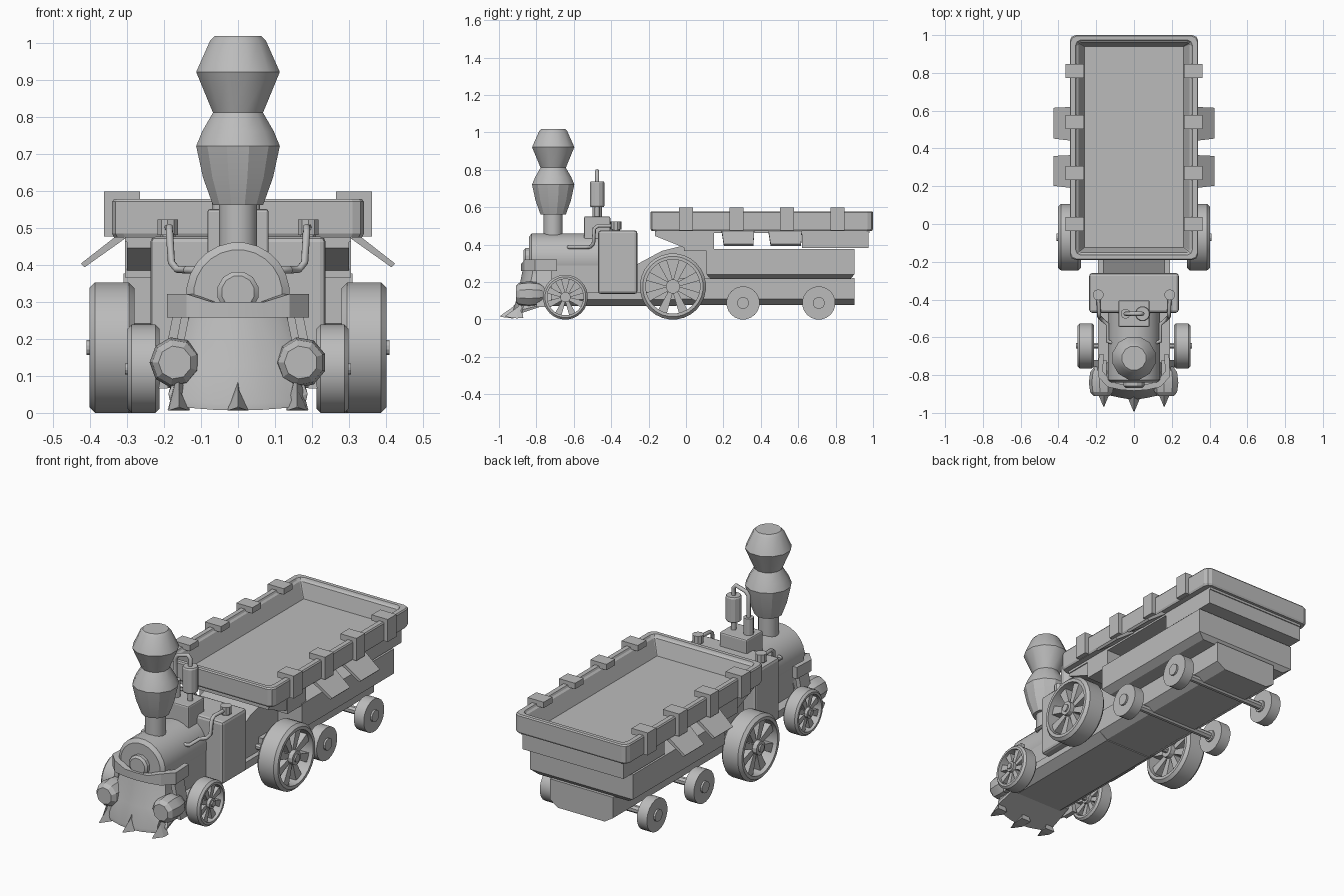
import bpy, bmesh, math
from mathutils import Vector, Matrix

if "Cube" in bpy.data.objects:
    bpy.data.objects.remove(bpy.data.objects["Cube"])

grey = bpy.data.materials.new("plain grey")
grey.diffuse_color = (0.5, 0.5, 0.5, 1)
grey.use_nodes = True
grey.node_tree.nodes["Principled BSDF"].inputs["Base Color"].default_value = grey.diffuse_color


def finish(name, bm, smooth=True, bevel=0):
    bmesh.ops.recalc_face_normals(bm, faces=bm.faces)
    me = bpy.data.meshes.new(name)
    bm.to_mesh(me)
    bm.free()
    ob = bpy.data.objects.new(name, me)
    bpy.context.collection.objects.link(ob)
    me.materials.append(grey)
    if bevel:
        m = ob.modifiers.new("bevel", 'BEVEL')
        m.width, m.segments, m.limit_method = bevel, 2, 'ANGLE'
    if smooth:
        bpy.ops.object.select_all(action='DESELECT')
        ob.select_set(True)
        bpy.context.view_layer.objects.active = ob
        bpy.ops.object.shade_smooth_by_angle(angle=math.radians(28))
    return ob


def loft(name, rings, cap=True, loop=False, **kw):
    """Skin a list of equal-length rings of points."""
    bm = bmesh.new()
    vs = [[bm.verts.new(p) for p in r] for r in rings]
    n = len(vs[0])
    pairs = list(zip(vs, vs[1:])) + ([(vs[-1], vs[0])] if loop else [])
    for a, b in pairs:
        for i in range(n):
            j = (i + 1) % n
            bm.faces.new((a[i], a[j], b[j], b[i]))
    if cap and not loop:
        bm.faces.new(vs[0])
        bm.faces.new(vs[-1])
    return finish(name, bm, **kw)


def box(name, x0, x1, y0, y1, z0, z1, bevel=0):
    rings = [[(x0, y0, z), (x1, y0, z), (x1, y1, z), (x0, y1, z)] for z in (z0, z1)]
    return loft(name, rings, smooth=False, bevel=bevel)


def lathe(name, prof, c, axis='z', n=16, loop=False, **kw):
    """Spin (radius, offset) pairs about an axis through c."""
    rings = []
    for r, h in prof:
        ring = []
        for i in range(n):
            a = 2 * math.pi * (i + 0.5) / n
            u, v = r * math.cos(a), r * math.sin(a)
            o = {'x': (h, u, v), 'y': (u, h, v), 'z': (u, v, h)}[axis]
            ring.append(Vector(c) + Vector(o))
        rings.append(ring)
    return loft(name, rings, loop=loop, **kw)


def profile_x(name, pts, hx, **kw):
    """Extrude a (y, z) outline across x."""
    return loft(name, [[(x, y, z) for y, z in pts] for x in (-hx, hx)], smooth=False, **kw)


def tube(name, pts, r):
    cu = bpy.data.curves.new(name, 'CURVE')
    cu.dimensions, cu.bevel_depth, cu.bevel_resolution, cu.use_fill_caps = '3D', r, 2, True
    sp = cu.splines.new('POLY')
    sp.points.add(len(pts) - 1)
    for p, q in zip(sp.points, pts):
        p.co = (*q, 1)
    cu.materials.append(grey)
    bpy.context.collection.objects.link(bpy.data.objects.new(name, cu))


def rounded(hx, y0, y1, z, c=0.03):
    """Rectangle with cut corners."""
    return [(hx - c, y0, z), (hx - c * .3, y0 + c * .3, z), (hx, y0 + c, z),
            (hx, y1 - c, z), (hx - c * .3, y1 - c * .3, z), (hx - c, y1, z),
            (c - hx, y1, z), (c * .3 - hx, y1 - c * .3, z), (-hx, y1 - c, z),
            (-hx, y0 + c, z), (c * .3 - hx, y0 + c * .3, z), (c - hx, y0, z)]


# --- Open cargo tray with sloping inner walls
loft("cargo_tray", [rounded(.335, -.185, .995, .478), rounded(.34, -.19, 1.0, .488),
                    rounded(.34, -.19, 1.0, .575), rounded(.335, -.185, .995, .582),
                    rounded(.31, -.165, .975, .582), rounded(.305, -.16, .97, .572),
                    rounded(.295, -.15, .96, .565, .01), rounded(.262, -.125, .94, .484, .004)],
     smooth=False)
box("tray_sill", -.305, .305, -.165, .98, .465, .479)
box("rear_tier", -.305, .305, .62, .975, .385, .47)
box("front_tier", -.305, .305, -.01, .15, .37, .47)
profile_x("front_tier_nose", [(-.165, .47), (-.165, .45), (-.01, .388), (-.01, .47)], .30)
for s in (-1, 1):
    # Clamps over the rim
    for y in (0.0, .27, .54, .81):
        box("rim_clamp", s * .265, s * .362, y - .037, y + .037, .57, .602)
        box("clamp_leg", s * .335, s * .362, y - .037, y + .037, .48, .59)
    # Slanted awnings, narrower at the outer edge
    for y0, y1 in ((.19, .365), (.44, .62)):
        prof = [(.305, .475, 0), (.325, .485, 0), (.425, .407, .012), (.415, .397, .012)]
        loft("awning", [[(s * x, y + k * d, z) for x, z, d in prof] for y, k in ((y0, 1), (y1, -.4))],
             smooth=False)

# --- Wagon body and chassis
loft("wagon_body", [[(-h, y0, z), (h, y0, z), (h, y1, z), (-h, y1, z)] for h, y0, y1, z in
                    ((.27, .13, .88, .22), (.31, .11, .90, .245), (.31, .11, .90, .38))], smooth=False)
sect = [(-.14, .08), (.14, .08), (.19, .112), (.19, .225), (-.19, .225), (-.19, .112)]
loft("wagon_chassis", [[(x, y, z) for x, z in sect] for y in (-.06, .90)], smooth=False)
sect = [(-.14, .075), (.14, .075), (.19, .11), (.19, .15), (-.19, .15), (-.19, .11)]
loft("engine_chassis", [[(x, y, z) for x, z in sect] for y in (-.78, -.05)], smooth=False)
profile_x("coupling_hood", [(-.26, .10), (-.26, .30), (-.13, .37), (-.01, .40), (.12, .40), (.12, .10)], .165)


# --- Wheels
def spoked_wheel(name, s, x0, x1, y, z, r, rin, hub, n):
    mid, w = s * (x0 + x1) / 2, (x1 - x0) / 2
    e = w * .25
    lathe(name + "_rim", [(rin, -w), (r - e, -w), (r, e - w), (r, w - e), (r - e, w), (rin, w)],
          (mid, y, z), 'x', 28, loop=True)
    lathe(name + "_hub", [(hub, -w), (hub, w), (hub * .55, w), (hub * .55, w + .008)] if s > 0 else
          [(hub * .55, -w - .008), (hub * .55, -w), (hub, -w), (hub, w)], (mid, y, z), 'x', 12)
    for i in range(n):
        rot = Matrix.Rotation(2 * math.pi * (i + .5) / n, 3, 'X')
        a, b = hub * .32, hub * .66
        quad = [(-a, hub * .8), (a, hub * .8), (b, rin + .004), (-b, rin + .004)]
        loft(name + "_spoke", [[rot @ Vector((x, u, v)) + Vector((mid, y, z)) for u, v in quad]
                               for x in (-w * .6, w * .6)], smooth=False)


for s in (-1, 1):
    spoked_wheel("large_wheel", s, .28, .402, -.07, .18, .177, .145, .038, 8)
    spoked_wheel("front_wheel", s, .212, .298, -.645, .123, .12, .097, .028, 8)
    for y in (.305, .71):
        lathe("small_wheel", [(.089, -.03), (.089, .03)], (s * .293, y, .092), 'x', 20)
        lathe("small_hub", [(.032, -.04), (.032, .04)], (s * .293, y, .092), 'x', 12)
for y, z, h, r in ((-.07, .18, .36, .016), (-.645, .123, .26, .016), (.305, .09, .29, .02), (.71, .09, .29, .02)):
    lathe("axle", [(r, -h), (r, h)], (0, y, z), 'x', 8)

# --- Boiler, cab and stack
lathe("boiler", [(.12, -.84), (.14, -.825), (.14, -.46)], (0, 0, .325), 'y', 24)
lathe("boiler_nose", [(.045, -.868), (.057, -.858), (.057, -.83)], (0, 0, .33), 'y', 12)
box("boiler_base", -.135, .135, -.82, -.46, .12, .31)
box("cab", -.237, .237, -.47, -.26, .14, .48, bevel=.015)
lathe("stack_pipe", [(.052, .42), (.052, .57)], (0, -.71, 0), 'z', 16)
lathe("smoke_stack", [(.07, .565), (.098, .64), (.117, .725), (.10, .765), (.07, .815), (.117, .925),
                      (.078, 1.01), (.065, 1.023)], (0, -.71, 0), 'z', 12)
box("steam_chest", -.083, .083, -.545, -.405, .42, .555, bevel=.008)
# Whistle cylinders joined by a bent pipe
lathe("tall_whistle", [(.036, .605), (.04, .612), (.04, .735), (.036, .742)], (.045, -.475, 0), 'z', 12)
lathe("short_whistle", [(.026, .55), (.026, .645)], (-.045, -.475, 0), 'z', 12)
tube("whistle_stem", [(.045, -.475, .54), (.045, -.475, .62)], .014)
tube("whistle_pipe", [(.045, -.475, .73), (.045, -.475, .78), (.03, -.475, .797), (-.03, -.475, .78),
                      (-.045, -.475, .76), (-.045, -.475, .64)], .011)
for s in (-1, 1):
    # Cab valves and feed pipes
    lathe("cab_valve", [(.022, .47), (.022, .485), (.029, .485), (.029, .527)], (s * .19, -.375, 0), 'z', 10)
    tube("feed_pipe", [(s * .19, -.38, .505), (s * .185, -.47, .505), (s * .185, -.49, .49),
                       (s * .18, -.495, .41), (s * .165, -.51, .392), (s * .14, -.53, .39),
                       (s * .14, -.62, .39), (s * .11, -.63, .39)], .01)
    # Headlamps and side struts
    lathe("headlamp", [(.045, -.91), (.062, -.89), (.069, -.84), (.062, -.785), (.04, -.755)],
          (s * .17, 0, .14), 'y', 9)
    loft("side_strut", [[(s * (x + d), y, z) for d, y in ((0, -.80), (.025, -.80), (.025, -.72), (0, -.72))]
                        for x, z in ((.145, .30), (.19, .07))], smooth=False)

# --- Curved front bumper band
inner = [(-.16, -.69), (-.165, -.78), (-.12, -.835), (-.06, -.85), (0, -.855)]
inner += [(-x, y) for x, y in inner[-2::-1]]
rings = []
for x, y in inner:
    xo, yo = x * 1.16, y - .028 * min(1, max(0, (-y - .69) / .09))
    t = .325 if abs(x) > .10 else .303
    rings.append([(x, y, .262), (xo, yo, .262), (xo, yo, t), (x, y, t)])
loft("bumper_band", rings)

# --- Cow catcher with pointed teeth and a raised underside
rings = []
for w, yf, yb, z, zb in ((.185, -.925, -.74, .012, .085), (.188, -.925, -.74, .03, .09),
                         (.16, -.895, -.74, .13, .13), (.13, -.865, -.72, .28, .28)):
    half = [(w * .95, yb, zb), (w, yf + .05, z + .1 * (zb - z) + (.02 if z < .1 else 0)),
            (w * .75, yf + .02, z + (.006 if z < .1 else 0)), (w * .35, yf + .004, z)]
    rings.append(half + [(0, yf - .006, z)] + [(-x, y, h) for x, y, h in half[::-1]])
loft("cow_catcher", rings)
for x, tip in ((-.16, -.965), (0, -.992), (.16, -.965)):
    base = [(x - .03, -.87, .012), (x + .03, -.87, .012), (x, -.885, .125)]
    mid = [(x - .028, tip + .06, .01), (x + .028, tip + .06, .01), (x, tip + .065, .07)]
    end = [(x - .003, tip, .018), (x + .003, tip, .018), (x, tip, .024)]
    loft("catcher_tooth", [base, mid, end], smooth=False)
# Set everything down on the ground line
bpy.context.view_layer.update()
low = min((o.matrix_world @ Vector(c)).z for o in bpy.data.objects for c in o.bound_box)
for o in bpy.data.objects:
    o.location.z -= low
